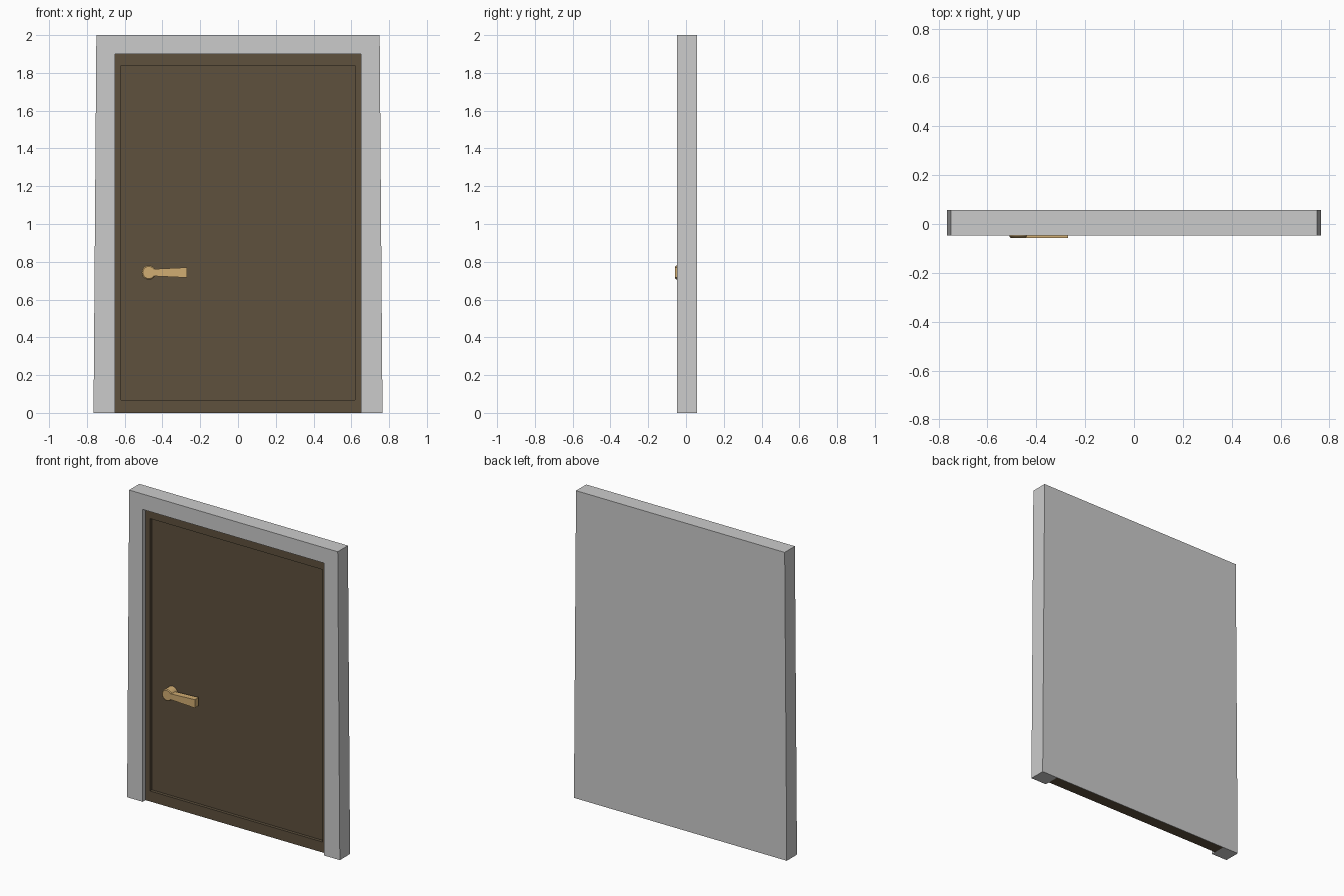
import bpy, bmesh, math

if "Cube" in bpy.data.objects:
    bpy.data.objects.remove(bpy.data.objects["Cube"])

FRONT, BACK = -0.047, 0.058          # frame depth
DOOR_Y, PANEL_Y = -0.018, 0.002      # door face and its sunk panel
DX, DH = 0.652, 1.90                 # door half width and height


def material(name, rgb):
    m = bpy.data.materials.new(name)
    m.diffuse_color = (*rgb, 1)
    m.use_nodes = True
    m.node_tree.nodes["Principled BSDF"].inputs["Base Color"].default_value = m.diffuse_color
    return m


def finish(name, bm, mat=None):
    bmesh.ops.recalc_face_normals(bm, faces=bm.faces)
    me = bpy.data.meshes.new(name)
    bm.to_mesh(me)
    bm.free()
    ob = bpy.data.objects.new(name, me)
    bpy.context.collection.objects.link(ob)
    if mat:
        me.materials.append(mat)
    return ob


def prism(bm, outline, y0, y1):
    """Extrude an x/z outline from y0 to y1; returns the face at y0."""
    face = bm.faces.new([bm.verts.new((x, y0, z)) for x, z in outline])
    back = bmesh.ops.extrude_face_region(bm, geom=[face], use_keep_orig=True)
    for v in back["geom"]:
        if isinstance(v, bmesh.types.BMVert):
            v.co.y = y1
    return face


wood = material("dark_wood", (0.112, 0.082, 0.048))
brass = material("brass", (0.64, 0.42, 0.17))

# Surround: three-sided frame, slightly wider at the floor
bm = bmesh.new()
half = [(DX, DH), (DX, 0), (0.765, 0), (0.75, 2)]
prism(bm, half + [(-x, z) for x, z in reversed(half)], FRONT, BACK)
finish("door_frame", bm)

# Plain back sheet closing the frame
bm = bmesh.new()
prism(bm, [(-DX, 0), (DX, 0), (DX, DH), (-DX, DH)], BACK - 0.003, BACK)
finish("back_sheet", bm)

# Door leaf with a sunk centre panel
bm = bmesh.new()
face = prism(bm, [(-DX, 0), (DX, 0), (DX, DH), (-DX, DH)], DOOR_Y, BACK - 0.003)
bmesh.ops.inset_region(bm, faces=[face], thickness=0.045)
for v in face.verts:
    v.co.z = 0.068 if v.co.z < 1 else 1.838
sunk = bmesh.ops.extrude_face_region(bm, geom=[face])
for v in sunk["geom"]:
    if isinstance(v, bmesh.types.BMVert):
        v.co.y = PANEL_Y
bmesh.ops.delete(bm, geom=[face], context='FACES') if face.is_valid else None
finish("door_leaf", bm, wood)

# Handle boss: round post with a bevelled front rim
HX, HZ, N = -0.472, 0.743, 24
bm = bmesh.new()
front = prism(bm, [(HX + 0.038 * math.cos(i * math.tau / N),
                    HZ + 0.038 * math.sin(i * math.tau / N)) for i in range(N)],
              -0.052, PANEL_Y)
bmesh.ops.inset_region(bm, faces=[front], thickness=0.006)
for v in front.verts:
    v.co.y = -0.057
boss = finish("handle_boss", bm, brass)
bpy.context.view_layer.objects.active = boss
boss.select_set(True)
bpy.ops.object.shade_smooth_by_angle(angle=math.radians(30))

# Handle lever: flared bar
bm = bmesh.new()
prism(bm, [(-0.46, HZ - 0.018), (-0.27, HZ - 0.027),
           (-0.27, HZ + 0.027), (-0.46, HZ + 0.018)], -0.058, -0.018)
finish("handle_lever", bm, brass)
